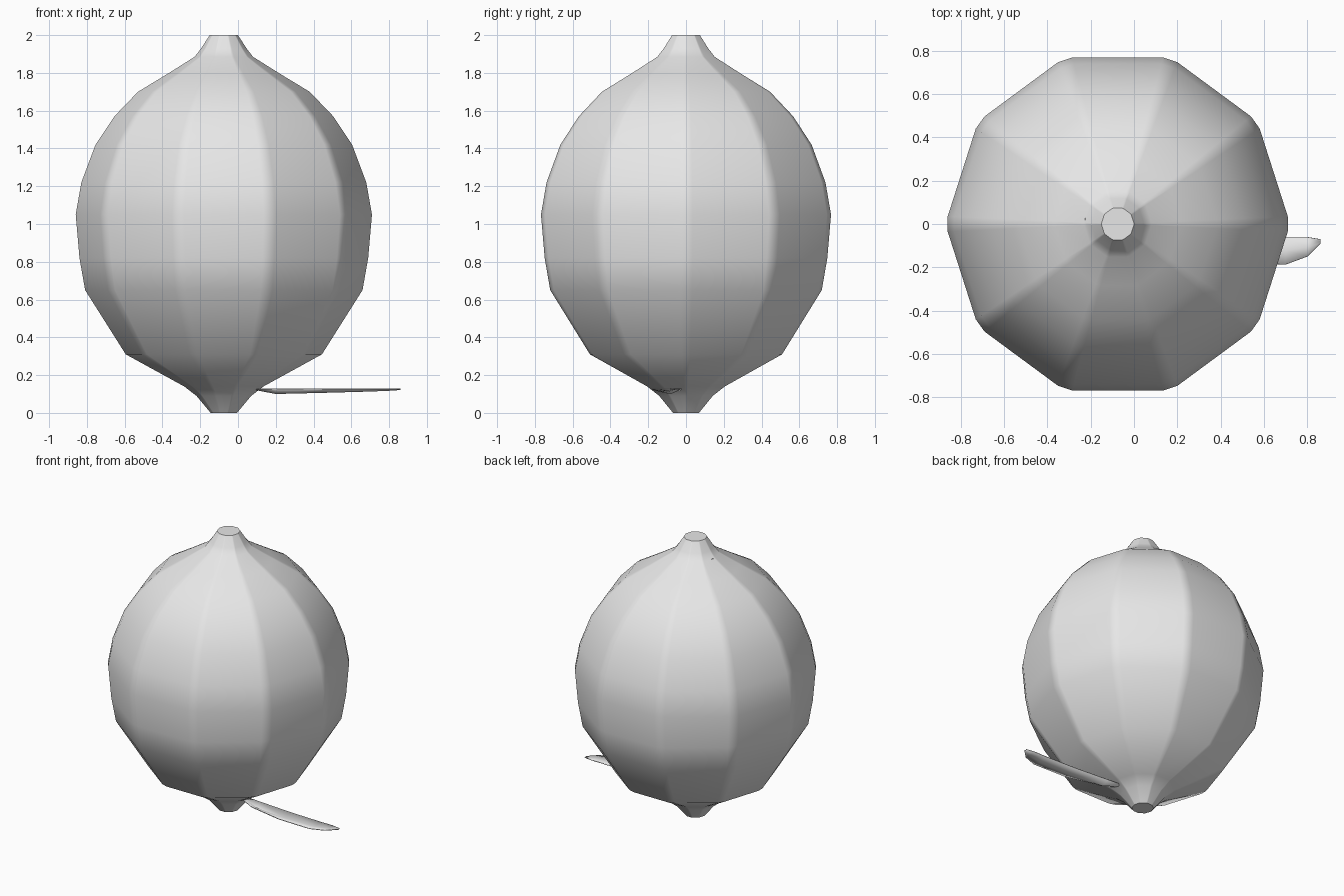
import bpy, bmesh, math, random

if "Cube" in bpy.data.objects:
    bpy.data.objects.remove(bpy.data.objects["Cube"])

random.seed(3)
CX = -0.075  # the fruit sits left of centre because the leaf sticks out right


def material(name, rgb):
    m = bpy.data.materials.new(name)
    m.diffuse_color = (*rgb, 1)
    m.use_nodes = True
    m.node_tree.nodes["Principled BSDF"].inputs["Base Color"].default_value = m.diffuse_color
    return m


GREY = material("plain grey", (0.8, 0.8, 0.8))


def finish(name, bm, angle):
    bmesh.ops.recalc_face_normals(bm, faces=bm.faces)
    me = bpy.data.meshes.new(name)
    bm.to_mesh(me)
    bm.free()
    ob = bpy.data.objects.new(name, me)
    bpy.context.collection.objects.link(ob)
    me.materials.append(GREY)
    bpy.ops.object.select_all(action='DESELECT')
    ob.select_set(True)
    bpy.context.view_layer.objects.active = ob
    bpy.ops.object.shade_smooth_by_angle(angle=math.radians(angle))
    return ob


# Fruit body: ten-sided turned profile with slightly clipped corners
profile = [(0.07, 0), (0.145, 0.09), (0.21, 0.14), (0.52, 0.31), (0.735, 0.65),
           (0.765, 0.82), (0.785, 1.05), (0.755, 1.22), (0.68, 1.42),
           (0.58, 1.57), (0.455, 1.70), (0.29, 1.80), (0.155, 1.885),
           (0.12, 1.93), (0.075, 2.0)]
bm = bmesh.new()
rings = []
for r, z in profile:
    ring = []
    for i in range(10):
        for off in (-2.5, 2.5):
            a = math.radians(36 * i + off)
            ring.append(bm.verts.new((CX + r * math.cos(a), 1.015 * r * math.sin(a), z)))
    rings.append(ring)
for lo, hi in zip(rings, rings[1:]):
    for i in range(20):
        j = (i + 1) % 20
        bm.faces.new((lo[i], lo[j], hi[j], hi[i]))
bm.faces.new(rings[0][::-1])
bm.faces.new(rings[-1])
body = finish("fruit_body", bm, 40)
body.modifiers.new("panel shading", 'WEIGHTED_NORMAL').keep_sharp = True

# Leaf: shallow trough with a lowered midrib (x, back y, front y, midrib z)
stations = [(0.07, -0.02, -0.06, 0.125), (0.20, -0.03, -0.13, 0.10),
            (0.45, -0.05, -0.18, 0.106), (0.70, -0.06, -0.187, 0.113),
            (0.80, -0.06, -0.15, 0.117), (0.86, -0.07, -0.09, 0.121)]
bm = bmesh.new()
rows = [[bm.verts.new(p) for p in ((x, yb, 0.125), (x, (yb + yf) / 2, z), (x, yf, 0.125))]
        for x, yb, yf, z in stations]
for a, b in zip(rows, rows[1:]):
    for k in (0, 1):
        bm.faces.new((a[k], b[k], b[k + 1], a[k + 1]))
leaf = finish("leaf", bm, 40)
leaf.modifiers.new("thickness", 'SOLIDIFY').thickness = 0.005

# Crumpled stem scar beside the top nub
bm = bmesh.new()
bmesh.ops.create_icosphere(bm, subdivisions=2, radius=1)
for v in bm.verts:
    s = random.uniform(0.6, 1.1)
    x, y, z = v.co * s
    v.co = (-0.21 + 0.035 * x, 0.06 * y, 1.865 + 0.025 * z)
finish("stem_scar", bm, 30)
